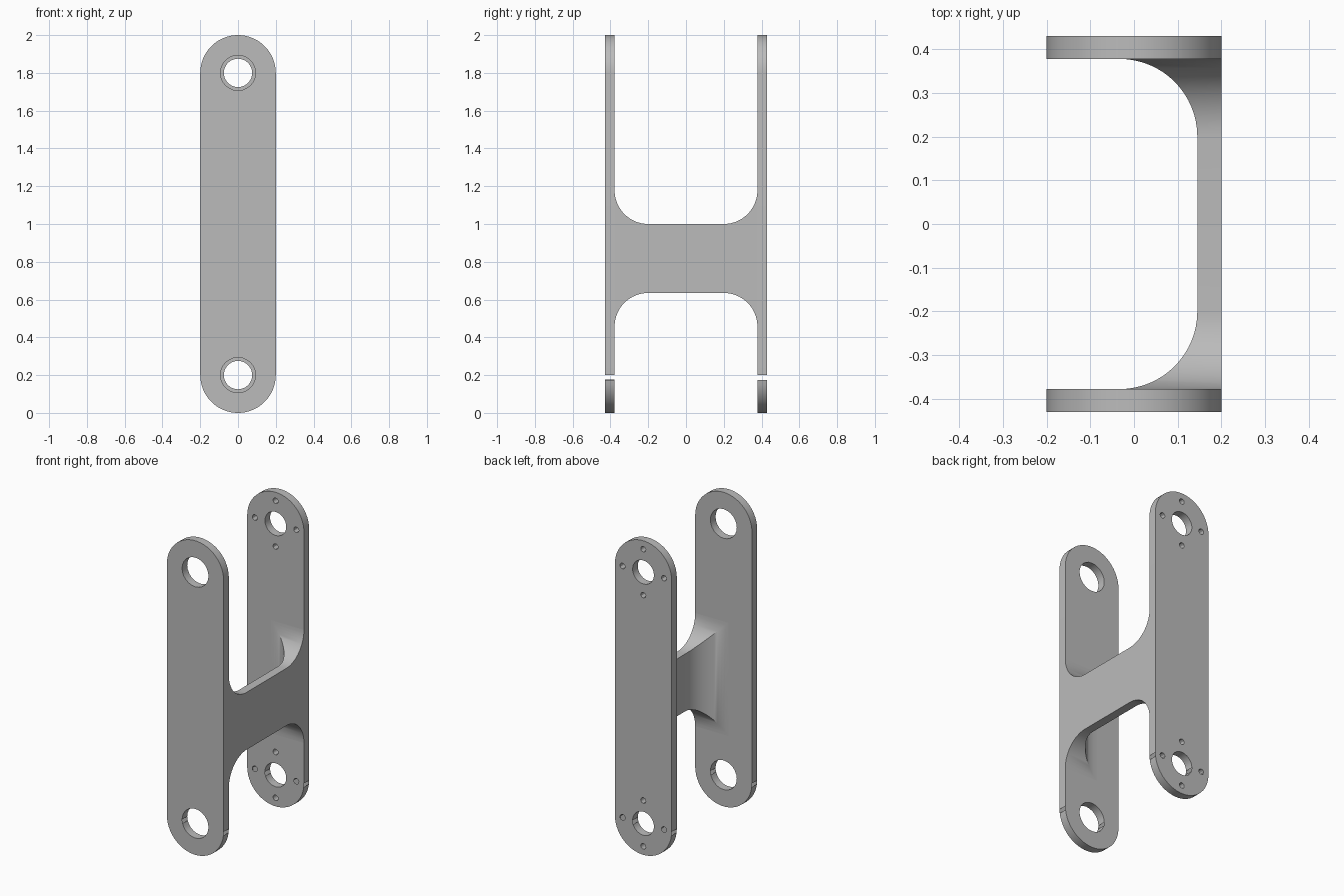
import bpy, bmesh
from math import sin, cos, pi, sqrt, radians

cube = bpy.data.objects.get("Cube")
if cube:
    bpy.data.objects.remove(cube, do_unlink=True)

WIDTH = 0.2          # half width of a side plate
LOW, HIGH = 0.2, 1.8  # centres of the bearing holes
INNER, OUTER = 0.378, 0.43

grey = bpy.data.materials.new("plain grey")
grey.use_nodes = True
grey.diffuse_color = (0.5, 0.5, 0.5, 1)
grey.node_tree.nodes["Principled BSDF"].inputs["Base Color"].default_value = (0.5, 0.5, 0.5, 1)


def arc(x, z, r, start, sweep, steps):
    """Points along an arc, both ends included."""
    angles = [start + sweep * i / steps for i in range(steps + 1)]
    return [(x + r * cos(a), z + r * sin(a)) for a in angles]


def circle(x, z, r, steps):
    return arc(x, z, r, 0, 2 * pi, steps)[:-1]


def finish(name, bm):
    """Turn a bmesh into a shaded, coloured object."""
    bmesh.ops.recalc_face_normals(bm, faces=bm.faces)
    mesh = bpy.data.meshes.new(name)
    bm_slit(bm, name)
    bm.to_mesh(mesh)
    bm.free()
    mesh.materials.append(grey)
    obj = bpy.data.objects.new(name, mesh)
    bpy.context.collection.objects.link(obj)
    bpy.ops.object.select_all(action="DESELECT")
    obj.select_set(True)
    bpy.context.view_layer.objects.active = obj
    bpy.ops.object.shade_smooth_by_angle(angle=radians(30))
    return obj


def bm_slit(bm, name):
    """Open the thin slit through the plate edges just under the lower hole centre."""
    if "plate" in name:
        slit = [f for f in bm.faces if abs(f.normal.y) < 0.5
                and LOW - 0.025 < f.calc_center_median().z < LOW]
        bmesh.ops.delete(bm, geom=slit, context="FACES")


def plate(name, side, loops):
    """Extrude a filled outline with holes, standing in the xz plane."""
    curve = bpy.data.curves.new(name + "_outline", "CURVE")
    curve.dimensions = "2D"
    curve.fill_mode = "BOTH"
    curve.extrude = (OUTER - INNER) / 2
    for loop in loops:
        spline = curve.splines.new("POLY")
        spline.points.add(len(loop) - 1)
        for point, (x, z) in zip(spline.points, loop):
            point.co = (x, z, 0, 1)
        spline.use_cyclic_u = True
    helper = bpy.data.objects.new(name + "_outline", curve)
    bpy.context.collection.objects.link(helper)
    mesh = bpy.data.meshes.new_from_object(
        helper.evaluated_get(bpy.context.evaluated_depsgraph_get()))
    bpy.data.objects.remove(helper, do_unlink=True)
    bm = bmesh.new()
    bm.from_mesh(mesh)
    bpy.data.meshes.remove(mesh)
    for v in bm.verts:
        x, z, depth = v.co
        v.co = (x, side * (INNER + OUTER) / 2 - depth, z)
    bmesh.ops.remove_doubles(bm, verts=bm.verts, dist=0.0001)
    return finish(name, bm)


# Side plates: rounded bars with a hole at each end
outline = arc(0, HIGH, WIDTH, 0, pi, 25) + arc(0, LOW, WIDTH, pi, pi, 25)
wide_holes = [circle(0, z, 0.093, 24) for z in (LOW, HIGH)]
narrow_holes = [circle(0, z, 0.075, 36) for z in (LOW, HIGH)]
screw_holes = [circle(x, z, 0.018, 12) for c in (LOW, HIGH)
               for x, z in arc(0, c, 0.146, 0, 1.5 * pi, 3)]
plate("front_plate", -1, [outline] + wide_holes)
plate("back_plate", 1, [outline] + narrow_holes + screw_holes)

# Cross web: rectangular sections that flare into both plates
RADIUS, STEPS = 0.178, 16
flare = [(INNER - RADIUS + RADIUS * sin(a), RADIUS * (1 - cos(a)))
         for a in (pi / 2 * i / STEPS for i in range(STEPS + 1))]
stations = [(-y, f) for y, f in reversed(flare)] + flare
bm = bmesh.new()
previous = None
for y, f in stations:
    x0, z0, z1 = 0.145 - f, 0.635 - f, 1.0 + f
    ring = [bm.verts.new((x, y, z)) for x, z in
            ((x0, z0), (WIDTH, z0), (WIDTH, z1), (x0, z1))]
    if previous:
        for i in range(4):
            j = (i + 1) % 4
            bm.faces.new((previous[i], previous[j], ring[j], ring[i]))
    previous = ring
finish("cross_web", bm)
